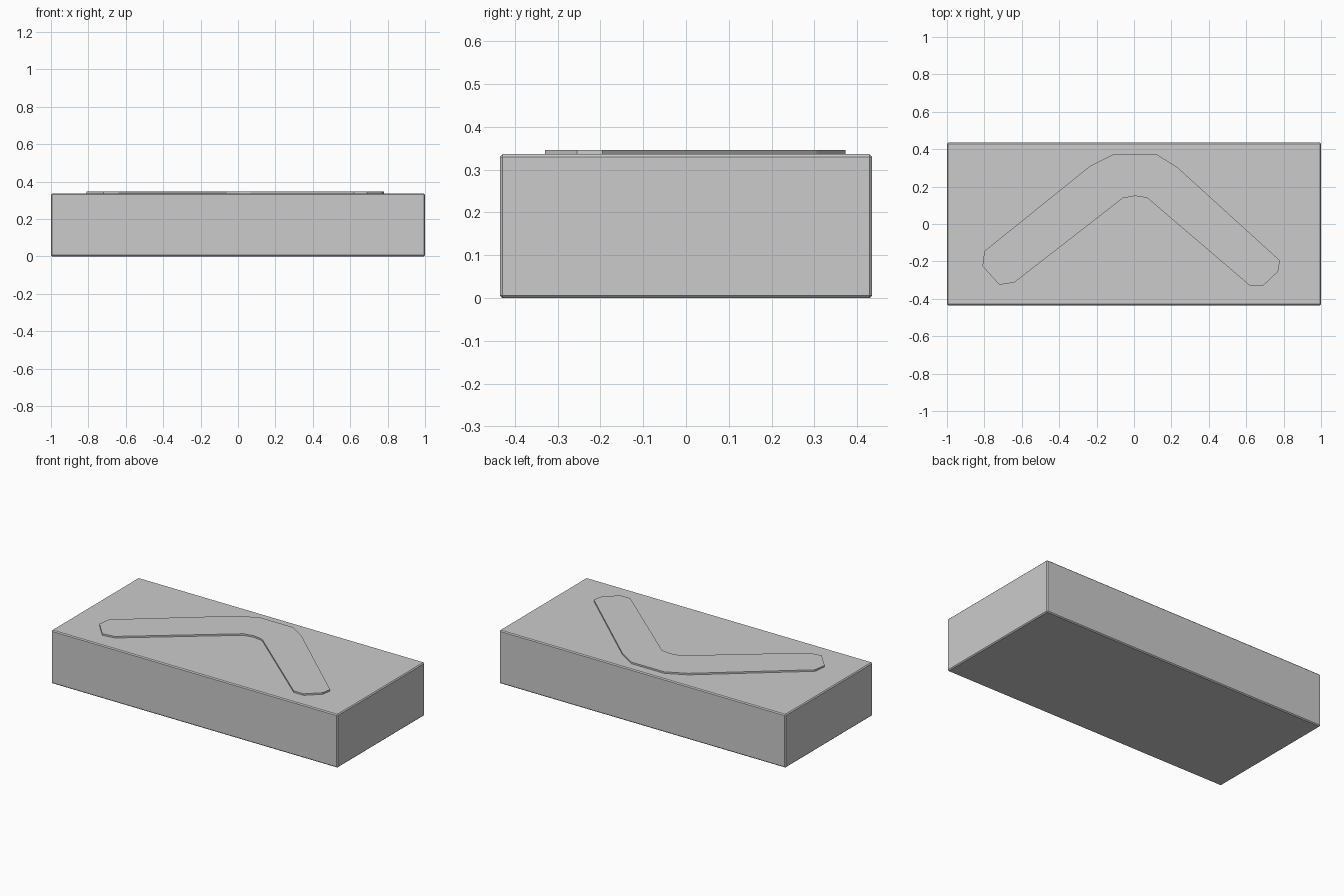
import bpy, bmesh

if "Cube" in bpy.data.objects:
    bpy.data.objects.remove(bpy.data.objects["Cube"])


def make_object(name, bm):
    bmesh.ops.recalc_face_normals(bm, faces=bm.faces)
    mesh = bpy.data.meshes.new(name)
    bm.to_mesh(mesh)
    bm.free()
    obj = bpy.data.objects.new(name, mesh)
    bpy.context.collection.objects.link(obj)
    return obj


def prism(name, outline, z0, z1):
    bm = bmesh.new()
    face = bm.faces.new([bm.verts.new((x, y, z0)) for x, y in outline])
    ext = bmesh.ops.extrude_face_region(bm, geom=[face], use_keep_orig=True)
    top = [v for v in ext["geom"] if isinstance(v, bmesh.types.BMVert)]
    bmesh.ops.translate(bm, verts=top, vec=(0, 0, z1 - z0))
    return make_object(name, bm)


# Rectangular block with a fine chamfer on its edges
block = prism("block", [(-1, -0.435), (1, -0.435), (1, 0.435), (-1, 0.435)], 0, 0.336)
chamfer = block.modifiers.new("chamfer", "BEVEL")
chamfer.width = 0.006
chamfer.segments = 1

# Raised bent bar on the top face, slightly sunk into the block
bent_bar = [
    (-0.80, -0.145), (-0.81, -0.225), (-0.72, -0.325), (-0.64, -0.313),
    (-0.06, 0.138), (0.005, 0.15), (0.07, 0.14), (0.62, -0.33),
    (0.69, -0.33), (0.77, -0.255), (0.78, -0.195), (0.23, 0.305),
    (0.12, 0.373), (-0.11, 0.373), (-0.235, 0.31),
]
prism("raised_bent_bar", bent_bar, 0.325, 0.346)
